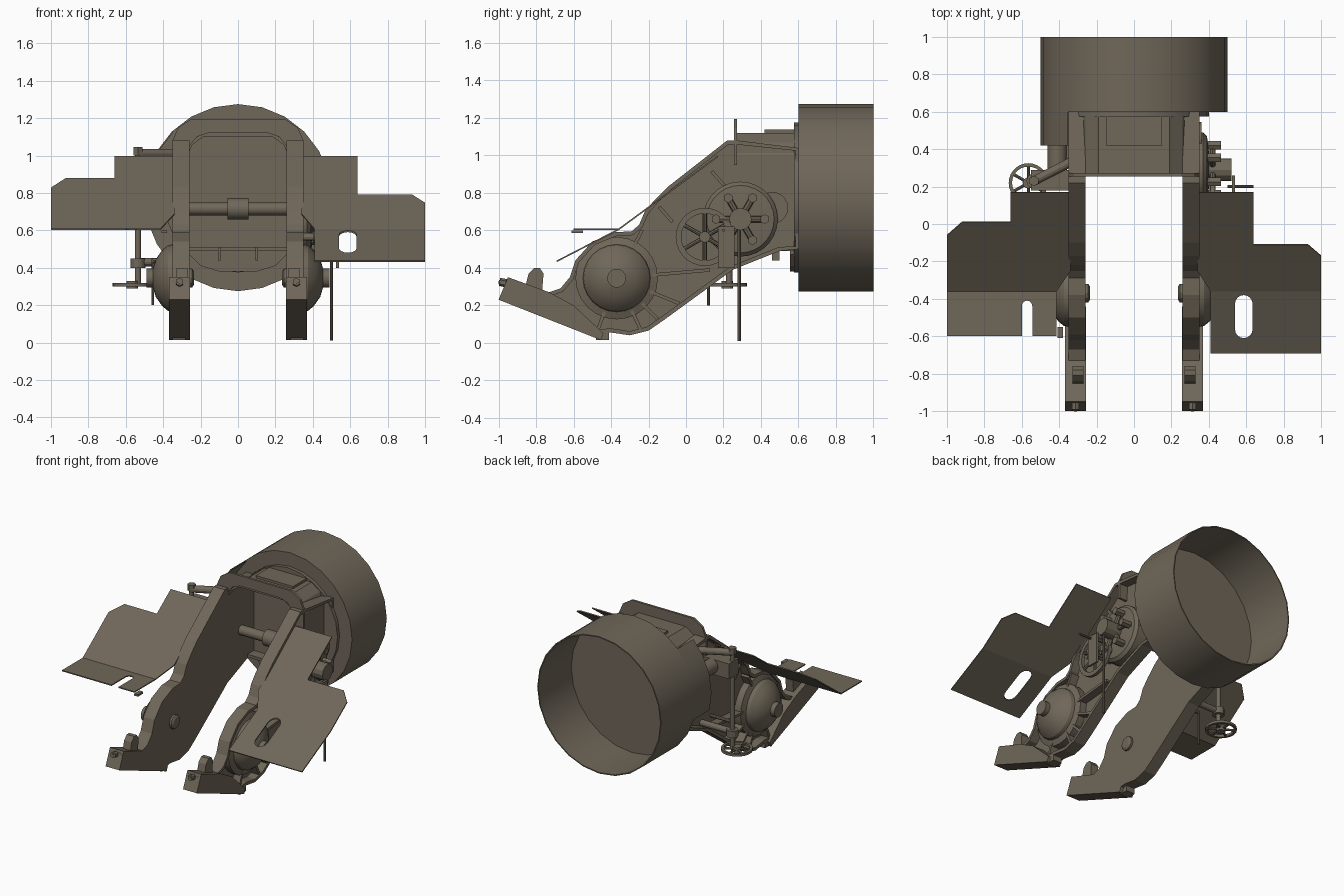
import bpy, bmesh
from math import sin, cos, pi, radians
from mathutils import Vector

if "Cube" in bpy.data.objects:
    bpy.data.objects.remove(bpy.data.objects["Cube"])

paint = bpy.data.materials.new("drab_brown_paint")
paint.use_nodes = True
paint.diffuse_color = (0.16, 0.135, 0.1, 1)
paint.node_tree.nodes["Principled BSDF"].inputs["Base Color"].default_value = (0.16, 0.135, 0.1, 1)


def finish(name, bm, smooth=False):
    bmesh.ops.remove_doubles(bm, verts=bm.verts, dist=0.0002)
    bmesh.ops.recalc_face_normals(bm, faces=bm.faces)
    me = bpy.data.meshes.new(name)
    bm.to_mesh(me)
    bm.free()
    me.materials.append(paint)
    ob = bpy.data.objects.new(name, me)
    bpy.context.collection.objects.link(ob)
    if smooth:
        bpy.ops.object.select_all(action='DESELECT')
        ob.select_set(True)
        bpy.context.view_layer.objects.active = ob
        bpy.ops.object.shade_smooth_by_angle(angle=radians(28))
    return ob


def place(axis, a, u, v):
    return {'x': (a, u, v), 'y': (u, a, v), 'z': (u, v, a)}[axis]


def prism(name, pts, axis, a, b, caps=True, closed=True):
    """Outline extruded along an axis; without caps it is a strip."""
    bm = bmesh.new()
    lo, hi = ([bm.verts.new(place(axis, t, *p)) for p in pts] for t in (a, b))
    n = len(pts)
    for i in range(n if closed else n - 1):
        j = (i + 1) % n
        bm.faces.new((lo[i], lo[j], hi[j], hi[i]))
    if caps:
        bm.faces.new(lo)
        bm.faces.new(hi)
    return finish(name, bm)


def box(name, x, y, z):
    return prism(name, [(x[0], y[0]), (x[1], y[0]), (x[1], y[1]), (x[0], y[1])], 'z', *z)


def lathe(name, profile, axis, c, n=24, closed=False, start=0, steps=None):
    """Profile of (radius, position) spun about an axis through c."""
    bm = bmesh.new()
    rings = []
    for k in range((steps or n) + 1):
        t = start + 2 * pi * k / n
        rings.append([bm.verts.new(Vector(c) + Vector(place(axis, a, r * sin(t), r * cos(t))))
                      for r, a in profile])
    m = len(profile)
    for p, q in zip(rings, rings[1:]):
        for i in range(m if closed else m - 1):
            j = (i + 1) % m
            bm.faces.new((p[i], p[j], q[j], q[i]))
    bmesh.ops.dissolve_degenerate(bm, dist=0.0001, edges=bm.edges)
    return finish(name, bm, True)


def rod(name, p, q, r, n=12):
    p, q = Vector(p), Vector(q)
    bm = bmesh.new()
    bmesh.ops.create_cone(bm, cap_ends=True, segments=n, radius1=r, radius2=r, depth=(q - p).length)
    rot = (q - p).to_track_quat('Z', 'Y').to_matrix().to_4x4()
    bmesh.ops.transform(bm, matrix=rot, verts=bm.verts)
    bmesh.ops.translate(bm, vec=(p + q) / 2, verts=bm.verts)
    return finish(name, bm, n > 8)


def solidify(ob, t, offset=-1):
    m = ob.modifiers.new("thickness", 'SOLIDIFY')
    m.thickness, m.offset = t, offset


def wheel(name, c, axis, r, band, width, spokes):
    lathe(name + "_rim", [(r, -width), (r, width), (r - band, width), (r - band, -width)], axis, c, 28, True)
    lathe(name + "_hub", [(0, -.02), (.03, -.02), (.03, .02), (0, .02)], axis, c, 12)
    for k in range(spokes):
        t = 2 * pi * k / spokes
        tip = Vector(c) + Vector(place(axis, 0, sin(t), cos(t))) * (r - band / 2)
        rod(name + "_spoke", c, tip, width * .9, 8)


def mirrored(pts):
    return pts + [(-x, z) for x, z in reversed(pts)]


# Rear drum, open at the back, with a forward guard on one flank
AXIS = (0, 0, .775)
lathe("drum", [(0, .6), (.5, .6), (.5, 1), (.492, 1), (.492, .62), (0, .62)], 'y', AXIS)
lathe("drum_front_flange", [(0, .575), (.4, .575), (.4, .602), (0, .602)], 'y', AXIS)
lathe("drum_flank_guard", [(.5, .42), (.5, .605), (.492, .605), (.492, .42)], 'y', AXIS,
      closed=True, start=radians(-105), steps=4)

# Arched housing between the cheeks
vault = mirrored([(.29, .5), (.29, 1), (.26, 1.07), (.19, 1.12)])
solidify(prism("housing_vault", vault, 'y', .27, .6, caps=False, closed=False), .02)
lip = mirrored([(.35, .95), (.35, 1.08), (.32, 1.15), (.25, 1.195)])
lip += mirrored([(.27, .95), (.27, 1.04), (.22, 1.1), (.16, 1.12)])[::-1]
prism("arch_lip", lip, 'y', .255, .272)
prism("housing_back", mirrored([(.1, .38), (.2, .41), (.26, .47), (.27, 1.05), (.18, 1.11)]), 'y', .555, .58)
box("housing_sill", (-.27, .27), (.48, .58), (.49, .51))
box("roof_strip", (-.15, .15), (.42, .6), (1.118, 1.137))
rod("cross_bar", (-.27, .41, .715), (.27, .41, .715), .035, 16)
rod("cross_bar_collar", (-.055, .41, .715), (.055, .41, .715), .057, 16)
for s in (1, -1):
    box("sill_pin", (s * .1 - .006, s * .1 + .006), (.46, .5), (.44, .51))

# Cheeks, feet and hubs, on both sides
cheek = [(-.96, .335), (-.73, .27), (-.67, .29), (-.62, .35), (-.59, .44), (-.5, .54), (-.38, .59),
         (-.29, .595), (-.25, .63), (-.22, .7), (-.17, .76), (-.1, .83), (.22, 1.08), (.27, 1.08), (.6, 1.04),
         (.6, .5), (.5, .49), (.25, .39), (.1, .28), (-.12, .12), (-.2, .065), (-.3, .04), (-.4, .055),
         (-.48, .05), (-.98, .23)]
foot = [(-1, .23), (-.95, .35), (-.73, .27), (-.6, .2), (-.44, .05), (-.455, .015)]
HY, HZ = -.37, .345
for s in (1, -1):
    prism("cheek_web", cheek, 'x', s * .26, s * .285)
    solidify(prism("cheek_rim", cheek, 'x', s * .26, s * .35, caps=False), .022)
    prism("foot", foot, 'x', s * .257, s * .368)
    lug = [(-.86, .29), (-.84, .37), (-.81, .4), (-.78, .4), (-.76, .37), (-.77, .25)]
    prism("foot_lug", lug, 'x', s * .27, s * .33)
    rod("foot_bolt", (s * .312, -.94, .315), (s * .312, -.995, .325), .022, 6)
    rod("foot_bolt_tip", (s * .312, -.94, .315), (s * .312, -1, .325), .011, 8)
    box("heel_clip", (s * .28, s * .35), (-.48, -.41), (.015, .06))
    # Domed hub and its inner cap
    dome = [(.22, .28), (.22, .335), (.18, .35), (.175, .375), (.15, .405), (.1, .44), (.05, .455), (.05, .49), (0, .49)]
    lathe("hub_dome", [(r, s * x) for r, x in dome], 'x', (0, HY, HZ))
    lathe("hub_inner_cap", [(0, s * .235), (.035, s * .235), (.05, s * .245), (.05, s * .27)], 'x', (0, HY, HZ), 12)
    # Strengthening ribs
    for deg, r in ((62, .29), (5, .5), (-22, .36), (-45, .31), (-65, .3), (-110, .29)):
        t = radians(deg)
        d, w = Vector((cos(t), sin(t))), Vector((-sin(t), cos(t))) * .009
        c = Vector((HY, HZ))
        prism("hub_rib", [c + d * .17 + w, c + d * r + w, c + d * r - w, c + d * .17 - w], 'x', s * .28, s * .345)
    for y, z in ((-.11, .69), (.17, .88)):
        prism("cheek_rib", [(y - .04, z + .03), (y + .03, z - .05), (y + .045, z - .04), (y - .025, z + .04)],
              'x', s * .28, s * .345)


# Bent side shields
def shield(name, upper, lower, slope):
    bm = bmesh.new()
    for pts, k in ((upper, .736), (lower, slope)):
        bm.faces.new([bm.verts.new((x, y, .605 + (y + .36) * k)) for x, y in pts])
    ob = finish(name, bm)
    solidify(ob, .008, 0)
    return ob


def cut_slot(ob, x, r, y0, y1):
    arc = [(x + r * cos(pi * k / 8), y1 - r + r * sin(pi * k / 8)) for k in range(9)]
    arc += [(x - r * cos(pi * k / 8), y0 + r - r * sin(pi * k / 8)) for k in range(9)]
    cutter = prism("slot_cutter", arc, 'z', .2, .8)
    cutter.hide_render = True
    cutter.hide_set(True)
    m = ob.modifiers.new("slot", 'BOOLEAN')
    m.operation, m.object, m.solver = 'DIFFERENCE', cutter, 'EXACT'


left = shield("left_shield",
              [(.34, .17), (.64, .17), (.64, -.11), (.93, -.11), (1, -.17), (1, -.36), (.41, -.36), (.34, -.25)],
              [(.41, -.36), (1, -.36), (1, -.69), (.41, -.69)], .515)
cut_slot(left, .587, .047, -.61, -.38)
right = shield("right_shield",
               [(-.34, .17), (-.66, .17), (-.66, .01), (-.92, .01), (-1, -.06), (-1, -.36), (-.415, -.36), (-.34, -.25)],
               [(-.415, -.36), (-1, -.36), (-1, -.6), (-.415, -.6)], 0)
cut_slot(right, -.572, .028, -.7, -.41)
box("shield_hook", (-.41, -.38), (-.61, -.55), (.585, .6))

# Left side: bolted gear case, spoked wheel and hanging rod
GY, GZ = .29, .66
lathe("gear_case", [(.2, .28), (.2, .37), (.18, .39), (.1, .4), (0, .4)], 'x', (0, GY, GZ), 28)
rod("gear_hub", (.38, GY, GZ), (.52, GY, GZ), .06, 12)
for k in range(6):
    t = pi * k / 3
    y, z = GY + .13 * cos(t), GZ + .13 * sin(t)
    rod("gear_bolt", (.36, y, z), (.465, y, z), .026, 6)
    rod("gear_arm", (.42, GY, GZ), (.42, y, z), .017, 8)
rod("side_boss", (.28, .46, .72), (.36, .46, .72), .085, 20)
wheel("side_wheel", (.42, .1, .565), 'x', .155, .03, .012, 6)
rod("side_wheel_shaft", (.28, .1, .565), (.43, .1, .565), .02)
rod("hanging_rod", (.5, .285, .01), (.5, .285, .62), .009, 8)
rod("small_handle", (.5, .2, .6), (.64, .2, .6), .008, 8)
box("small_handle_plate", (.525, .54), (.17, .26), (.4, .62))

# Right side: vertical column with hand wheel
X, Y = -.535, .23
rod("hand_wheel_column", (X, Y, .31), (X, Y, 1.03), .017)
rod("column_collar", (X, Y, .4), (X, Y, .45), .04)
rod("column_cap", (X, Y, 1), (X, Y, 1.045), .028, 6)
wheel("hand_wheel", (-.565, .22, .31), 'z', .105, .018, .009, 6)
rod("column_upper_arm", (X, Y, 1.01), (-.3, .35, 1.01), .025)
rod("column_lower_arm", (X, Y, .43), (-.28, Y, .43), .022)
rod("column_gear_tube", (-.41, .18, .9), (-.41, .43, .9), .052, 16)
box("column_gear_bracket", (-.55, -.3), (.18, .29), (.84, .95))
box("tube_bracket", (-.36, -.27), (.31, .42), (.8, 1))
rod("right_drop_pin", (-.455, .12, .2), (-.455, .12, .45), .007, 8)
rod("right_drop_pin_arm", (-.455, .12, .44), (-.28, .12, .44), .012, 8)
